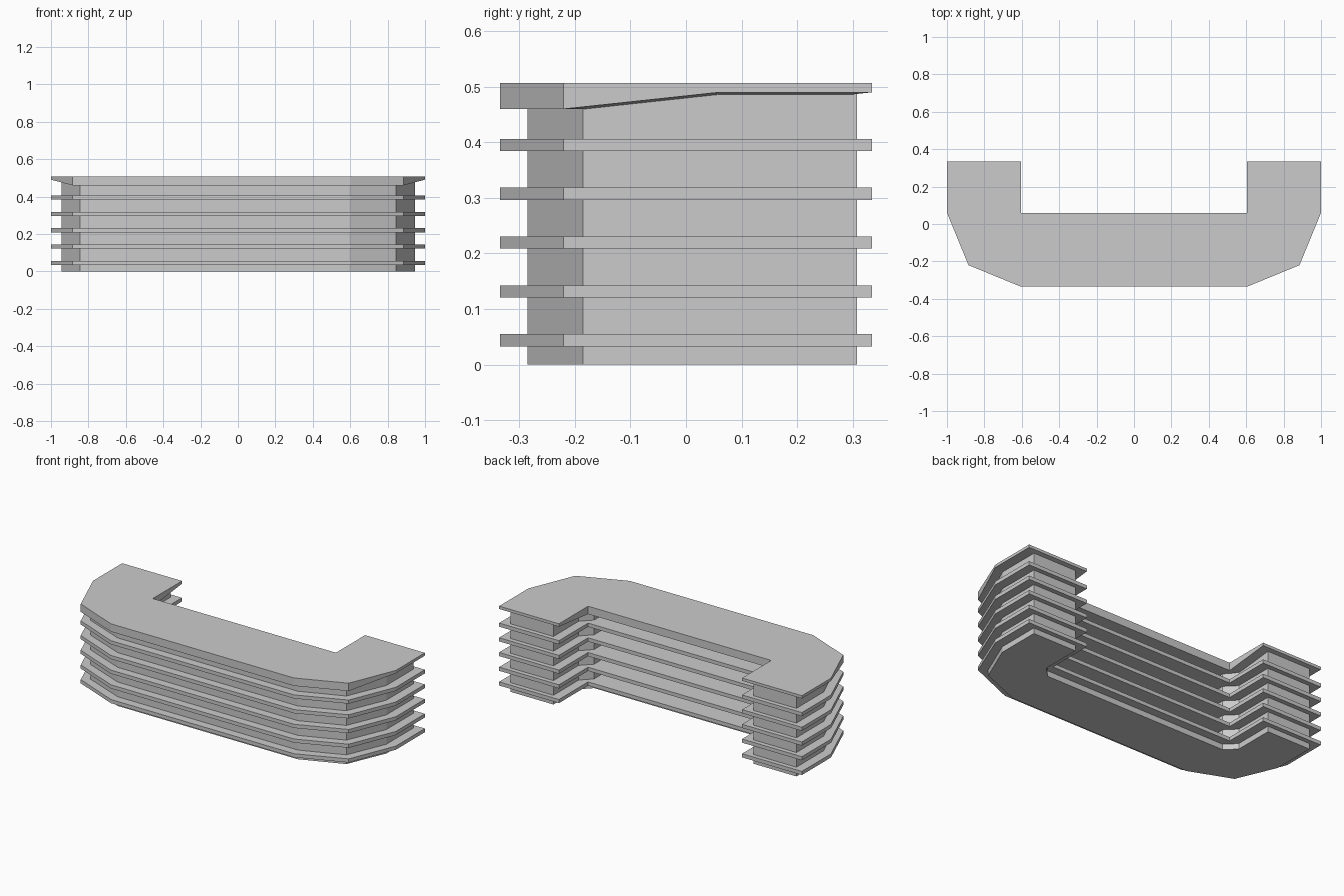
import bpy
import bmesh

cube = bpy.data.objects.get("Cube")
if cube:
    bpy.data.objects.remove(cube, do_unlink=True)

grey = bpy.data.materials.new("plain grey")
grey.use_nodes = True
colour = (0.6, 0.6, 0.6, 1)
grey.diffuse_color = colour
grey.node_tree.nodes["Principled BSDF"].inputs["Base Color"].default_value = colour


def mirrored(half):
    """Complete a +x half outline, listed front to back, across x = 0."""
    return half + [(-x, *rest) for x, *rest in reversed(half)]


def prism(name, outline, low, high):
    """Extrude an outline; low may be one height or one height per corner."""
    lows = low if isinstance(low, list) else [low] * len(outline)
    bm = bmesh.new()
    bottom = [bm.verts.new((x, y, z)) for (x, y), z in zip(outline, lows)]
    top = [bm.verts.new((x, y, high)) for x, y in outline]
    bm.faces.new(top)
    under = bm.faces.new(bottom[::-1])
    n = len(outline)
    for i in range(n):
        j = (i + 1) % n
        bm.faces.new((bottom[i], bottom[j], top[j], top[i]))
    bmesh.ops.triangulate(bm, faces=[under])
    bmesh.ops.recalc_face_normals(bm, faces=bm.faces)
    mesh = bpy.data.meshes.new(name)
    bm.to_mesh(mesh)
    bm.free()
    mesh.materials.append(grey)
    obj = bpy.data.objects.new(name, mesh)
    bpy.context.collection.objects.link(obj)
    return obj


# Outlines, from the front corner round the end to the inner corner
plate = mirrored([(0.605, -0.335), (0.885, -0.22), (1, 0.06),
                  (1, 0.335), (0.605, 0.335), (0.605, 0.06)])
outer = [(0.595, -0.285), (0.845, -0.185), (0.945, 0.05), (0.945, 0.308)]
base = mirrored(outer + [(0.66, 0.308), (0.66, 0.07), (0.6, 0.01)])
shell = mirrored(outer + [(0.66, 0.308), (0.66, 0.07), (0.6, 0.01), (0.6, -0.27)])

# Solid base and the hollow, open-backed body
prism("base_plinth", base, 0, 0.04)
prism("body_shell", shell, 0.04, 0.495)

# Evenly spaced shelves that stick out as ribs
for i in range(5):
    z = 0.033 + i * 0.0878
    prism(f"shelf_{i + 1}", plate, z, z + 0.022)

# Countertop, thick at the front and thin at the ends
thick, thin = 0.46, 0.49
half_lows = [thick, thick, thin, thin, thin, thick]
prism("countertop", plate, half_lows + half_lows[::-1], 0.507)
